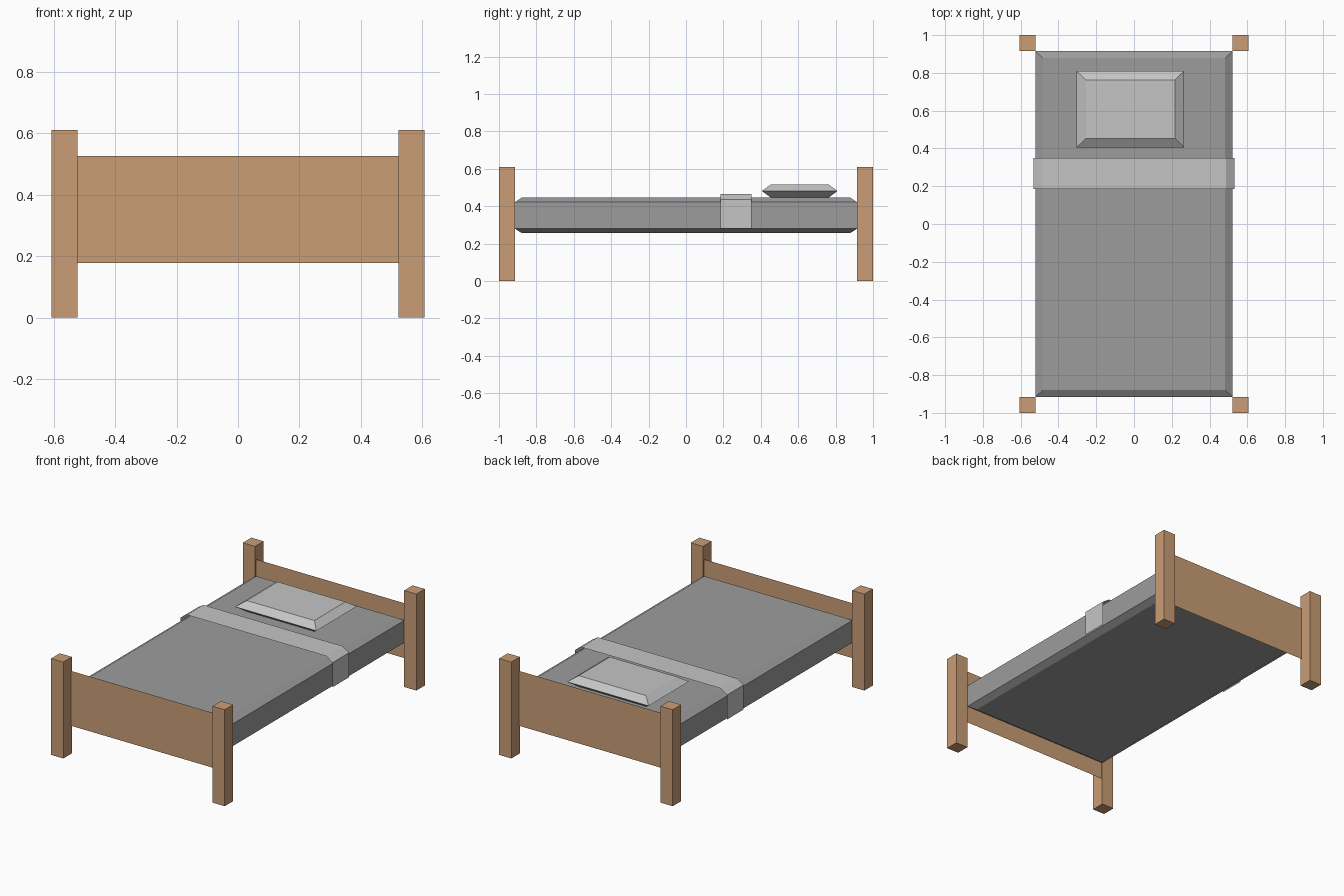
import bpy
import bmesh

if "Cube" in bpy.data.objects:
    bpy.data.objects.remove(bpy.data.objects["Cube"])


def material(name, rgb):
    m = bpy.data.materials.new(name)
    m.use_nodes = True
    m.diffuse_color = (*rgb, 1)
    bsdf = next(n for n in m.node_tree.nodes if n.type == "BSDF_PRINCIPLED")
    bsdf.inputs["Base Color"].default_value = (*rgb, 1)
    bsdf.inputs["Roughness"].default_value = 0.8
    return m


wood = material("light wood", (0.59, 0.34, 0.18))
grey = material("grey bedding", (0.335, 0.335, 0.335))
linen = material("pale linen", (0.56, 0.56, 0.56))


def make_object(name, bm, mat):
    mesh = bpy.data.meshes.new(name)
    bm.to_mesh(mesh)
    bm.free()
    mesh.materials.append(mat)
    obj = bpy.data.objects.new(name, mesh)
    bpy.context.collection.objects.link(obj)
    return obj


def stacked_block(name, rings, mat):
    """Closed block through rectangles given as (x0, x1, y0, y1, z)."""
    bm = bmesh.new()
    loops = [[bm.verts.new(p) for p in
              ((x0, y0, z), (x1, y0, z), (x1, y1, z), (x0, y1, z))]
             for x0, x1, y0, y1, z in rings]
    bm.faces.new(loops[0][::-1])
    bm.faces.new(loops[-1])
    for low, high in zip(loops, loops[1:]):
        for i in range(4):
            j = (i + 1) % 4
            bm.faces.new((low[i], low[j], high[j], high[i]))
    return make_object(name, bm, mat)


def sheet(name, start, end, mat):
    """Thin sheet between two matching rows of points."""
    bm = bmesh.new()
    a = [bm.verts.new(p) for p in start]
    b = [bm.verts.new(p) for p in end]
    for i in range(len(a) - 1):
        bm.faces.new((a[i], a[i + 1], b[i + 1], b[i]))
    return make_object(name, bm, mat)


# Corner posts and the thin boards between them
IN, OUT, Y_IN, Y_OUT = 0.522, 0.607, 0.915, 1.0
for y_name, sy in (("front", -1), ("back", 1)):
    for x_name, sx in (("left", 1), ("right", -1)):
        x0, x1 = sorted((sx * IN, sx * OUT))
        y0, y1 = sorted((sy * Y_IN, sy * Y_OUT))
        stacked_block(f"{y_name}_{x_name}_post",
                      [(x0, x1, y0, y1, 0), (x0, x1, y0, y1, 0.61)], wood)
    y = sy * 0.924
    s = -sy
    sheet(f"{y_name}_board",
          [(-s * IN, y, 0.178), (s * IN, y, 0.178)],
          [(-s * IN, y, 0.525), (s * IN, y, 0.525)], wood)

# Mattress with chamfered top and bottom
full = (-0.522, 0.522, -0.915, 0.915)
inset = (-0.482, 0.482, -0.878, 0.878)
stacked_block("mattress", [(*inset, 0.256), (*full, 0.28),
                           (*full, 0.421), (*inset, 0.445)], grey)

# Pillow with a wide middle seam
seam = (-0.305, 0.265, 0.405, 0.81)
flat = (-0.255, 0.217, 0.453, 0.763)
stacked_block("pillow", [(*flat, 0.446), (*seam, 0.481),
                         (*flat, 0.515)], linen)

# Folded sheet band draped over the mattress
drape = [(-0.532, 0.28), (-0.532, 0.435), (-0.487, 0.465),
         (0.487, 0.465), (0.532, 0.435), (0.532, 0.28)]
sheet("folded_sheet_band", [(x, 0.185, z) for x, z in drape],
      [(x, 0.35, z) for x, z in drape], linen)
